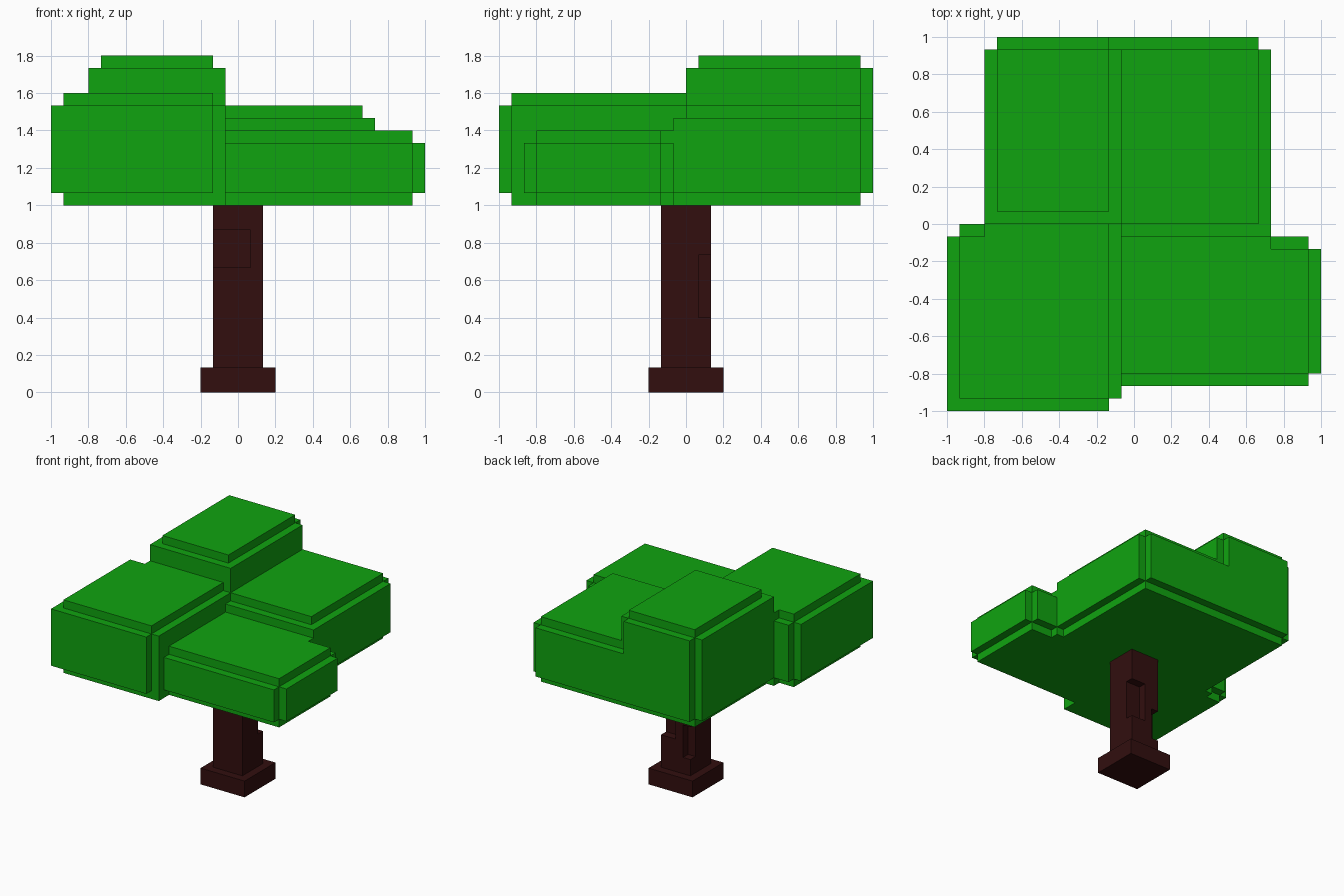
import bpy, bmesh

if "Cube" in bpy.data.objects:
    bpy.data.objects.remove(bpy.data.objects["Cube"])

U = 1 / 15  # size of one block


def block(x0, x1, y0, y1, z0, z1):
    """All unit cells inside a box, given in block units."""
    return {(x, y, z) for x in range(x0, x1) for y in range(y0, y1) for z in range(z0, z1)}


SIDES = [(1, 0, 0), (-1, 0, 0), (0, 1, 0), (0, -1, 0)]


def step(c, d):
    return (c[0] + d[0], c[1] + d[1], c[2] + d[2])


# Canopy: four leaf slabs of different heights
leaves = (block(-15, -1, -15, 0, 15, 24) | block(-12, -1, 0, 15, 15, 27)
          | block(-1, 11, -1, 15, 15, 23) | block(-1, 15, -13, -1, 15, 21))

# Canopy: trim one block off every exposed top and bottom rim
rim = {c for c in leaves
       if any(step(c, d) not in leaves for d in SIDES)
       and (step(c, (0, 0, 1)) not in leaves or step(c, (0, 0, -1)) not in leaves)}
rim.discard((-2, -14, 15))

# Canopy: notched upright corners
for x, y, z in [(-2, -15, 15), (-15, -1, 15), (-12, 14, 15), (10, 14, 15),
                (14, -13, 15), (14, -2, 15), (-2, 14, 22)]:
    rim |= block(x, x + 1, y, y + 1, z, 27)
leaves -= rim

# Trunk: foot and post with three bark notches
trunk = block(-3, 3, -3, 3, 0, 2) | block(-2, 2, -2, 2, 2, 15)
trunk -= block(-2, 1, -2, -1, 10, 13)
trunk -= block(0, 2, 1, 2, 6, 11)
trunk -= block(-2, -1, 1, 2, 4, 8)


def build(name, cells, solid, color):
    """Skin the exposed cell faces and merge the flat ones."""
    bm = bmesh.new()
    verts = {}

    def vert(p):
        if p not in verts:
            verts[p] = bm.verts.new([v * U for v in p])
        return verts[p]

    for c in sorted(cells):
        for axis in range(3):
            for s in (0, 1):
                d = [0, 0, 0]
                d[axis] = 2 * s - 1
                if step(c, d) in solid:
                    continue
                ring = []
                for u, v in ((0, 0), (1, 0), (1, 1), (0, 1)):
                    p = list(c)
                    p[axis] += s
                    p[(axis + 1) % 3] += u
                    p[(axis + 2) % 3] += v
                    ring.append(vert(tuple(p)))
                bm.faces.new(ring if s else ring[::-1])
    bmesh.ops.dissolve_limit(bm, angle_limit=0.02, verts=bm.verts[:], edges=bm.edges[:])
    mesh = bpy.data.meshes.new(name)
    bm.to_mesh(mesh)
    bm.free()
    mat = bpy.data.materials.new(name + "_color")
    mat.diffuse_color = color
    mat.use_nodes = True
    mat.node_tree.nodes["Principled BSDF"].inputs["Base Color"].default_value = mat.diffuse_color
    mesh.materials.append(mat)
    bpy.context.collection.objects.link(bpy.data.objects.new(name, mesh))


solid = leaves | trunk
build("tree_canopy", leaves, solid, (0.005, 0.37, 0.005, 1))
build("tree_trunk", trunk, solid, (0.032, 0.0045, 0.0045, 1))
